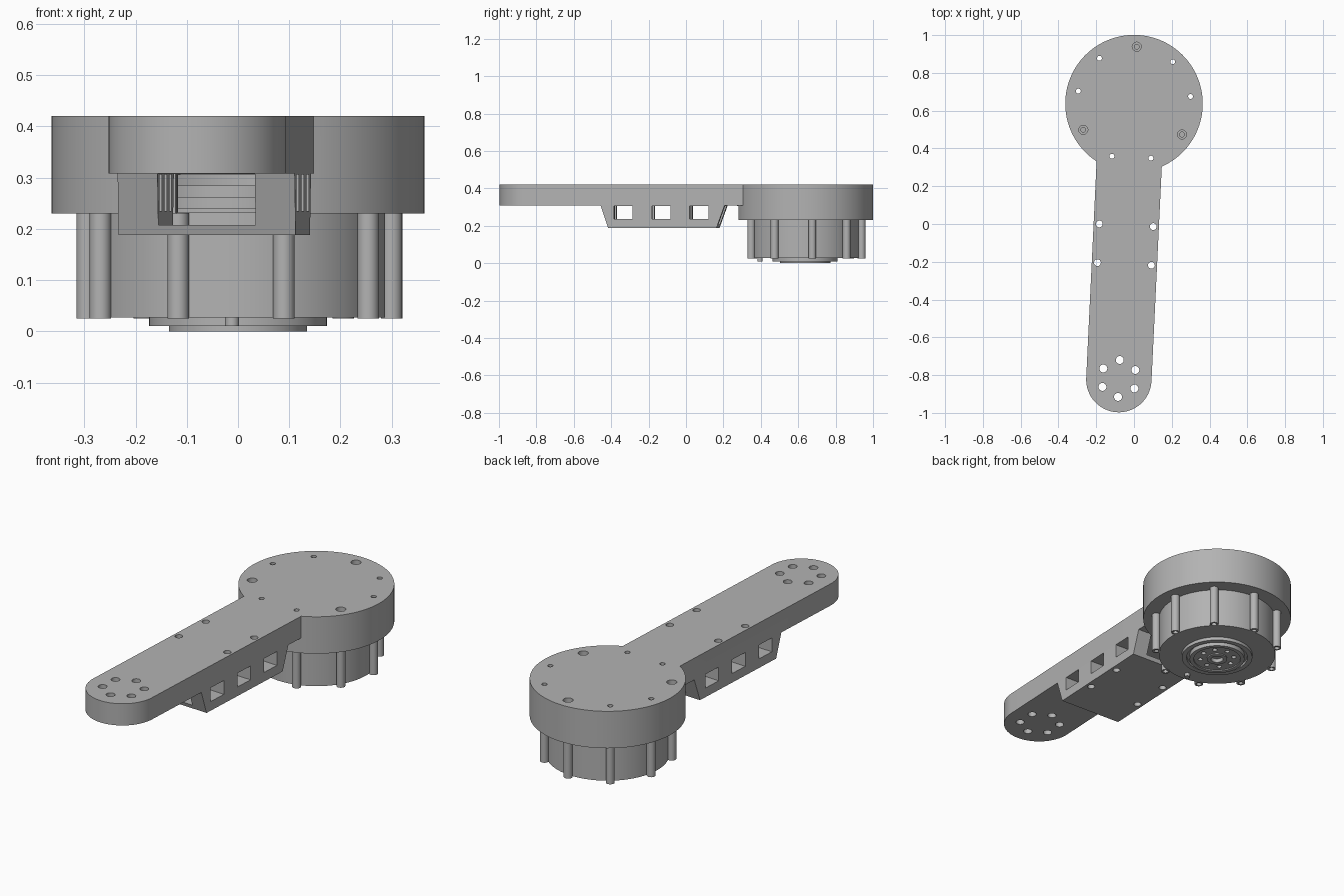
import bpy
import bmesh
from math import cos, sin, pi, radians
from mathutils import Matrix, Vector

if "Cube" in bpy.data.objects:
    bpy.data.objects.remove(bpy.data.objects["Cube"])

grey = bpy.data.materials.new("plain grey")
grey.use_nodes = True
GREY = (0.45, 0.45, 0.45, 1)
grey.diffuse_color = GREY
grey.node_tree.nodes["Principled BSDF"].inputs["Base Color"].default_value = GREY

# Parts are built around the motor axis, the arm pointing to -y, then placed
PLACE = Matrix.Translation((0, 0.637, 0)) @ Matrix.Rotation(-0.048, 4, "Z")
SHIFT = -0.01          # sideways offset of the arm
HALF = 0.173           # half width of the arm
END_Y = -1.463         # centre of the round arm end


def finish(bm, name):
    bmesh.ops.recalc_face_normals(bm, faces=bm.faces)
    mesh = bpy.data.meshes.new(name)
    bm.to_mesh(mesh)
    bm.free()
    mesh.materials.append(grey)
    obj = bpy.data.objects.new(name, mesh)
    bpy.context.collection.objects.link(obj)
    return obj


def cylinders(name, spots, radius, z0, z1, sides=24):
    bm = bmesh.new()
    for x, y in spots:
        bmesh.ops.create_cone(bm, cap_ends=True, segments=sides,
                              radius1=radius, radius2=radius, depth=z1 - z0,
                              matrix=Matrix.Translation((x, y, (z0 + z1) / 2)))
    return finish(bm, name)


def prism(name, points, push):
    bm = bmesh.new()
    face = bm.faces.new([bm.verts.new(p) for p in points])
    grown = bmesh.ops.extrude_face_region(bm, geom=[face], use_keep_orig=True)
    verts = [g for g in grown["geom"] if isinstance(g, bmesh.types.BMVert)]
    bmesh.ops.translate(bm, vec=Vector(push), verts=verts)
    return finish(bm, name)


def box(name, x0, x1, y0, y1, z0, z1):
    return prism(name, [(x0, y0, z0), (x1, y0, z0), (x1, y1, z0), (x0, y1, z0)],
                 (0, 0, z1 - z0))


def lathe(name, profile, sides=72):
    bm = bmesh.new()
    verts = [bm.verts.new((r, 0, z)) for r, z in profile]
    edges = [bm.edges.new(pair) for pair in zip(verts, verts[1:])]
    bmesh.ops.spin(bm, geom=verts + edges, cent=(0, 0, 0), axis=(0, 0, 1),
                   angle=2 * pi, steps=sides, use_merge=True)
    bmesh.ops.remove_doubles(bm, verts=bm.verts, dist=0.0001)
    return finish(bm, name)


def combine(obj, other, operation):
    mod = obj.modifiers.new("shape", "BOOLEAN")
    mod.operation = operation
    mod.solver = "EXACT"
    mod.object = other
    bpy.context.view_layer.update()
    graph = bpy.context.evaluated_depsgraph_get()
    mesh = bpy.data.meshes.new_from_object(obj.evaluated_get(graph))
    obj.modifiers.clear()
    obj.data = mesh
    bpy.data.objects.remove(other)


def ring(count, radius, start=90, x=0, y=0):
    angles = [radians(start + 360 * i / count) for i in range(count)]
    return [(x + radius * cos(a), y + radius * sin(a)) for a in angles]


posts = ring(9, 0.302)
bolt_spots = posts[::3]
through_spots = [p for i, p in enumerate(posts) if i % 3]

# Arm: round head, long slab and the tapered channel below it
arm = cylinders("arm_housing", [(0, 0)], 0.364, 0.23, 0.42, 96)
curve = [pi + pi * i / 32 for i in range(33)]
outline = [(SHIFT + HALF * cos(a), END_Y + HALF * sin(a), 0.308) for a in curve]
outline += [(SHIFT + HALF, -0.1, 0.308), (SHIFT - HALF, -0.1, 0.308)]
combine(arm, prism("slab", outline, (0, 0, 0.112)), "UNION")
left = SHIFT - HALF
side = [(left, -1.104, 0.36), (left, -1.047, 0.188),
        (left, -0.467, 0.188), (left, -0.405, 0.36)]
combine(arm, prism("channel", side, (2 * HALF, 0, 0)), "UNION")

# Hollow of the head, cable duct and side windows
combine(arm, cylinders("hollow", [(0, 0)], 0.27, 0.2, 0.305, 72), "DIFFERENCE")
combine(arm, box("duct", SHIFT - 0.095, SHIFT + 0.095, -1.2, -0.15, 0.208, 0.307),
        "DIFFERENCE")
for y in (-0.965, -0.762, -0.56):
    combine(arm, box("window", -0.3, 0.3, y - 0.05, y + 0.05, 0.235, 0.306),
            "DIFFERENCE")

# Screw holes
pairs = [(SHIFT + s * 0.143, y) for s in (-1, 1) for y in (-0.645, -0.85)]
combine(arm, cylinders("pair_holes", pairs, 0.018, 0.1, 0.5), "DIFFERENCE")
combine(arm, cylinders("end_holes", ring(6, 0.098, 90, SHIFT, -1.457), 0.021, 0.1, 0.5),
        "DIFFERENCE")
combine(arm, cylinders("head_holes", through_spots, 0.013, 0.1, 0.5), "DIFFERENCE")
combine(arm, cylinders("bolt_seats", bolt_spots, 0.024, 0.385, 0.5), "DIFFERENCE")
combine(arm, cylinders("bolt_holes", bolt_spots, 0.013, 0.3, 0.45), "DIFFERENCE")

# Motor body with nine screw posts
motor = cylinders("motor_body", [(0, 0)], 0.287, 0.027, 0.232, 96)
combine(motor, cylinders("posts", posts, 0.021, 0.025, 0.231), "UNION")
combine(motor, cylinders("post_holes", through_spots, 0.013, 0, 0.3), "DIFFERENCE")
combine(motor, cylinders("post_sockets", bolt_spots, 0.011, 0, 0.12), "DIFFERENCE")

# Stepped motor top inside the hollow
stator = lathe("motor_top", [(0, 0.225), (0.22, 0.225), (0.22, 0.24), (0.19, 0.24),
                             (0.19, 0.262), (0.17, 0.262), (0.17, 0.285), (0, 0.285)])

# Output hub with groove, dished face and screw holes
hub = lathe("output_hub", [(0, 0.03), (0.174, 0.03), (0.174, 0.01), (0.15, 0.01),
                           (0.15, 0.024), (0.135, 0.024), (0.135, 0), (0.115, 0),
                           (0.115, 0.006), (0.05, 0.006), (0.05, 0), (0.03, 0),
                           (0.03, 0.02), (0, 0.02)])
combine(hub, cylinders("hub_holes", ring(8, 0.083), 0.012, -0.1, 0.022, 16), "DIFFERENCE")

# Locating pin
pin = cylinders("locating_pin", [(0, -0.242)], 0.014, 0.01, 0.04)

bpy.ops.object.select_all(action="DESELECT")
for obj in (arm, motor, stator, hub, pin):
    obj.matrix_world = PLACE
    obj.select_set(True)
bpy.context.view_layer.objects.active = arm
bpy.ops.object.shade_smooth_by_angle(angle=radians(30))
